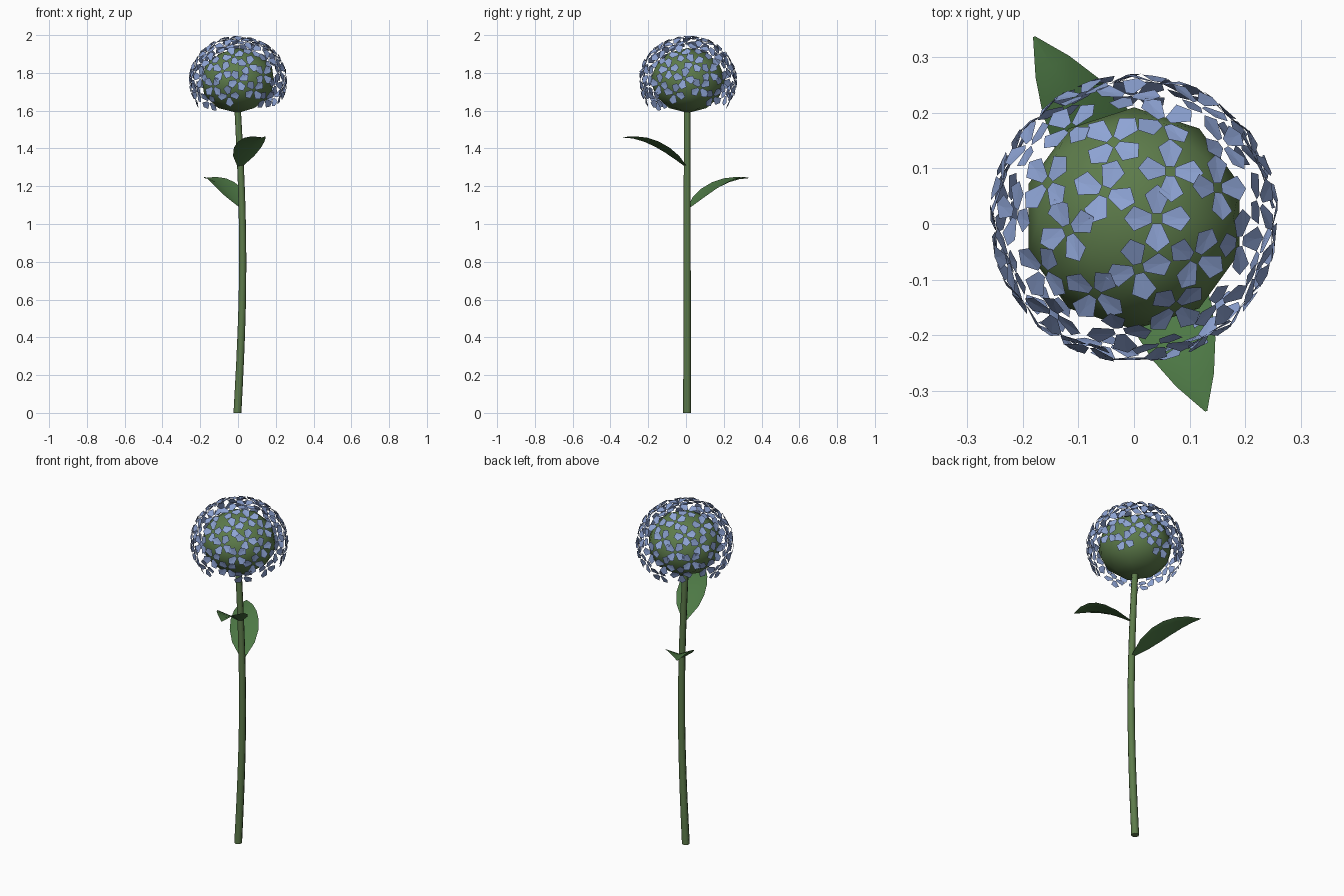
import bpy, math, random
from mathutils import Vector, Matrix

if "Cube" in bpy.data.objects:
    bpy.data.objects.remove(bpy.data.objects["Cube"])

random.seed(4)


def material(name, rgb):
    m = bpy.data.materials.new(name)
    m.diffuse_color = (*rgb, 1)
    m.use_nodes = True
    m.node_tree.nodes["Principled BSDF"].inputs["Base Color"].default_value = m.diffuse_color
    return m


stem_green = material("stem_green", (0.11, 0.20, 0.07))
leaf_green = material("leaf_green", (0.075, 0.19, 0.06))
petal_blue = material("petal_blue", (0.27, 0.37, 0.66))


def mesh_object(name, verts, faces, mat, smooth=False):
    me = bpy.data.meshes.new(name)
    me.from_pydata(verts, [], faces)
    me.materials.append(mat)
    ob = bpy.data.objects.new(name, me)
    bpy.context.collection.objects.link(ob)
    for p in me.polygons:
        p.use_smooth = smooth
    return ob


# Stem: gently bowed tapered tube
SIDES, RINGS = 8, 12
verts, faces = [], []
for i in range(RINGS + 1):
    t = i / RINGS
    x = -0.003 + 0.028 * math.sin(math.pi * t)
    r = 0.021 - 0.004 * t
    for k in range(SIDES):
        a = math.tau * k / SIDES
        verts.append((x + r * math.cos(a), 0.006 + r * math.sin(a), 1.63 * t))
for i in range(RINGS):
    for k in range(SIDES):
        a, b = i * SIDES + k, i * SIDES + (k + 1) % SIDES
        faces.append((a, b, b + SIDES, a + SIDES))
faces.append(tuple(reversed(range(SIDES))))
faces.append(tuple(range(RINGS * SIDES, (RINGS + 1) * SIDES)))
stem = mesh_object("stem", verts, faces, stem_green, True)
bpy.context.view_layer.objects.active = stem
stem.select_set(True)
bpy.ops.object.shade_smooth_by_angle(angle=math.radians(50))

# Core of the flower head
CENTRE = Vector((0, 0.01, 1.76))
bpy.ops.mesh.primitive_ico_sphere_add(subdivisions=2, radius=0.2, location=CENTRE)
core = bpy.context.object
core.name = "flower_core"
core.scale = (1, 1, 0.86)
core.data.materials.append(stem_green)
bpy.ops.object.shade_smooth()

# Florets: four folded petals each, spread in a golden-angle spiral
PETAL = [(0.009, -0.008, 0), (0.009, 0.008, 0), (0.043, 0.023, 0.005),
         (0.061, 0, 0.004), (0.043, -0.023, 0.005), (0.040, 0, 0.003)]
PETAL_FACES = [(0, 5, 3, 4), (0, 1, 5), (1, 2, 3, 5)]
verts, faces = [], []
for i in range(55):
    h = 1 - (i + 0.5) * 0.0275
    a = i * math.radians(137.508)
    s = math.sqrt(1 - h * h)
    n = Vector((s * math.cos(a), s * math.sin(a), h))
    pos = CENTRE + Vector((0.25 * n.x, 0.25 * n.y, 0.225 * n.z))
    rot = n.to_track_quat('Z', 'Y').to_matrix()
    spin = random.uniform(0, math.pi / 2) if i else 0.0
    for k in range(4):
        m = rot @ Matrix.Rotation(spin + k * math.pi / 2, 3, 'Z')
        base = len(verts)
        verts += [pos + m @ Vector(v) for v in PETAL]
        faces += [tuple(base + j for j in f) for f in PETAL_FACES]
mesh_object("florets", verts, faces, petal_blue)

# Leaves: arched blades folded along the midrib
HALF_WIDTHS = [0.014, 0.060, 0.076, 0.074, 0.060, 0.036, 0.002]


def leaf(name, base, tip):
    base, tip = Vector(base), Vector(tip)
    d = tip - base
    side = Vector((-d.y, d.x, 0)).normalized()
    verts, faces = [], []
    last = len(HALF_WIDTHS) - 1
    for i, w in enumerate(HALF_WIDTHS):
        t = i / last
        mid = base + Vector((d.x * t, d.y * t, d.z * math.sin(t * math.pi / 2)))
        lift = Vector((0, 0, w * 0.33))
        verts += [mid + side * w + lift, mid, mid - side * w + lift]
    for i in range(last):
        for k in (0, 1):
            a = i * 3 + k
            faces.append((a, a + 1, a + 4, a + 3))
    mesh_object(name, verts, faces, leaf_green, True)


leaf("lower_leaf", (0.02, 0.015, 1.083), (-0.18, 0.337, 1.243))
leaf("upper_leaf", (0.01, 0.0, 1.3), (0.13, -0.337, 1.458))
